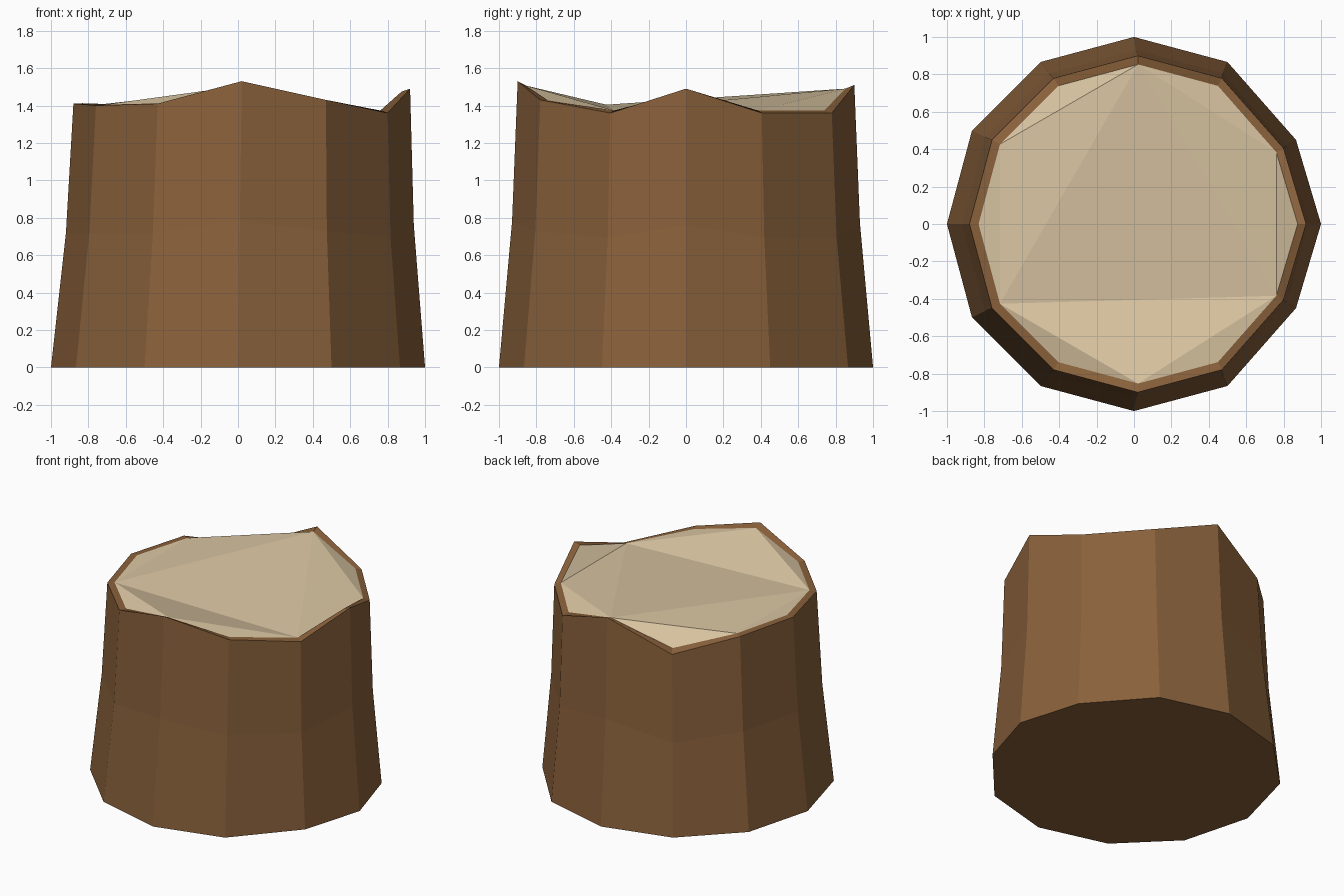
import bpy, bmesh, math

if "Cube" in bpy.data.objects:
    bpy.data.objects.remove(bpy.data.objects["Cube"])

N = 12
# rim heights, counter-clockwise from +x
RIM = [1.49, 1.36, 1.36, 1.51, 1.31, 1.405, 1.41, 1.40, 1.41, 1.53, 1.43, 1.36]


def material(name, rgb):
    m = bpy.data.materials.new(name)
    m.diffuse_color = (*rgb, 1)
    m.use_nodes = True
    m.node_tree.nodes["Principled BSDF"].inputs["Base Color"].default_value = m.diffuse_color
    return m


def ring(bm, radius, shift, heights):
    verts = []
    for k in range(N):
        a = math.tau * k / N
        flat = 0.9 if k in (1, 11) else 1.0   # slightly narrowed right side
        verts.append(bm.verts.new((radius * math.cos(a) + shift,
                                   radius * math.sin(a) * flat, heights[k])))
    return verts


bm = bmesh.new()
# bark: base, waist, ragged rim, then the inner edge of the rim
rings = [
    ring(bm, 1.0, 0.0, [0] * N),
    ring(bm, 0.93, 0.01, [h * 0.51 for h in RIM]),
    ring(bm, 0.90, 0.02, RIM),
    ring(bm, 0.853, 0.022, [h + (1.42 - h) * 0.22 for h in RIM]),
]
for lo, hi in zip(rings, rings[1:]):
    for k in range(N):
        j = (k + 1) % N
        bm.faces.new((lo[k], lo[j], hi[j], hi[k]))
bm.faces.new(rings[0][::-1])

# cut wood: corner triangles first, then the faces between them
top = rings[3]
tris = [(k, (k + 1) % N, (k + 2) % N) for k in range(1, N, 2)]
tris += [(7, 9, 11), (3, 5, 7), (11, 1, 3), (3, 7, 11)]
for t in tris:
    bm.faces.new([top[i] for i in t]).material_index = 1

mesh = bpy.data.meshes.new("tree_stump")
bm.to_mesh(mesh)
bm.free()
mesh.materials.append(material("bark brown", (0.25, 0.118, 0.043)))
mesh.materials.append(material("cut wood cream", (0.70, 0.56, 0.36)))
stump = bpy.data.objects.new("tree_stump", mesh)
bpy.context.collection.objects.link(stump)
